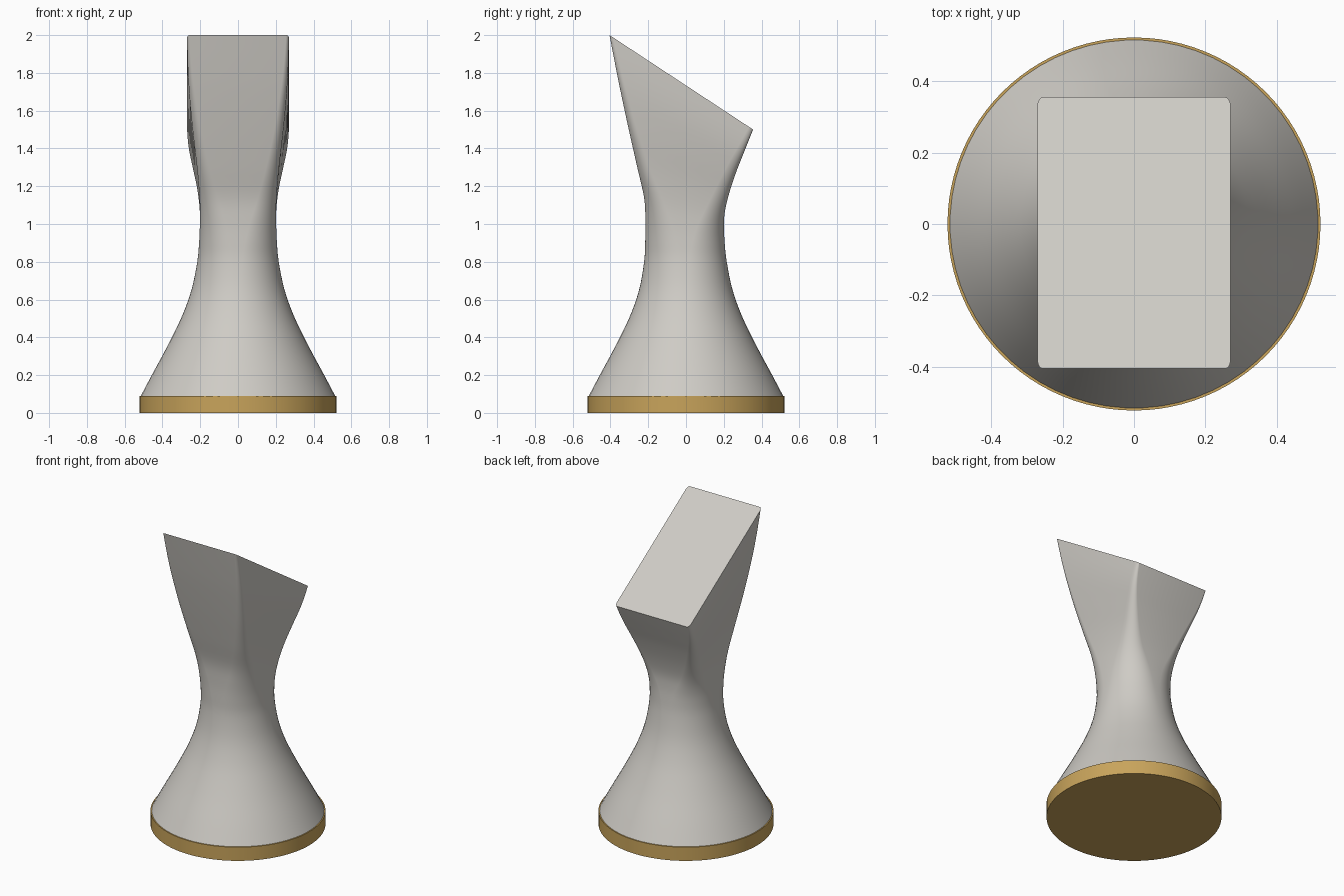
import bpy, bmesh, math

if "Cube" in bpy.data.objects:
    bpy.data.objects.remove(bpy.data.objects["Cube"])


def material(name, rgb):
    m = bpy.data.materials.new(name)
    m.diffuse_color = (*rgb, 1)
    m.use_nodes = True
    m.node_tree.nodes["Principled BSDF"].inputs["Base Color"].default_value = m.diffuse_color
    return m


def finish(bm, name, mat):
    bmesh.ops.recalc_face_normals(bm, faces=bm.faces)
    me = bpy.data.meshes.new(name)
    bm.to_mesh(me)
    bm.free()
    ob = bpy.data.objects.new(name, me)
    bpy.context.collection.objects.link(ob)
    me.materials.append(mat)
    bpy.ops.object.select_all(action='DESELECT')
    bpy.context.view_layer.objects.active = ob
    ob.select_set(True)
    bpy.ops.object.shade_smooth_by_angle(angle=math.radians(35))
    return ob


grey = material("warm light grey", (0.62, 0.60, 0.56))
gold = material("brass", (0.58, 0.37, 0.105))

# base disc
bm = bmesh.new()
bmesh.ops.create_cone(bm, cap_ends=True, segments=96, radius1=0.522, radius2=0.522, depth=0.09)
bmesh.ops.translate(bm, verts=bm.verts, vec=(0, 0, 0.045))
finish(bm, "base_disc", gold)

# body sections: front z, back z, front y, back y, half width, corner roundness (1 = ellipse)
keys = [
    (0.09, 0.09, -0.515, 0.515, 0.515, 1),
    (0.20, 0.20, -0.457, 0.457, 0.457, 1),
    (0.35, 0.35, -0.376, 0.376, 0.376, 1),
    (0.50, 0.50, -0.302, 0.302, 0.302, 1),
    (0.65, 0.65, -0.249, 0.247, 0.247, 0.99),
    (0.80, 0.80, -0.222, 0.216, 0.216, 0.94),
    (0.91, 0.90, -0.216, 0.205, 0.206, 0.85),
    (1.02, 0.98, -0.215, 0.201, 0.202, 0.70),
    (1.14, 1.06, -0.222, 0.205, 0.203, 0.50),
    (1.30, 1.16, -0.258, 0.228, 0.215, 0.32),
    (1.50, 1.27, -0.303, 0.264, 0.238, 0.20),
    (1.70, 1.36, -0.346, 0.299, 0.257, 0.13),
    (1.85, 1.43, -0.376, 0.327, 0.266, 0.09),
    (2.00, 1.50, -0.405, 0.355, 0.270, 0.06),
]


def blend(i, t):
    """Catmull-Rom interpolation between section i and i + 1."""
    last = len(keys) - 1
    quad = [keys[min(max(i + o, 0), last)] for o in (-1, 0, 1, 2)]
    return [0.5 * (2 * b + (c - a) * t + (2 * a - 5 * b + 4 * c - d) * t * t
                   + (3 * b - a - 3 * c + d) * t ** 3) for a, b, c, d in zip(*quad)]


def section(bm, zf, zb, yf, yb, w, k, n=16):
    ring = []
    cy, d = (yf + yb) / 2, (yb - yf) / 2
    for j in range(4 * n):
        a = (j + 0.5) * math.pi / (2 * n)
        c, s = math.cos(a), math.sin(a)
        u = math.copysign(1 - k, c) + k * c
        v = math.copysign(1 - k, s) + k * s
        z = zf + (zb - zf) * (v + 1) / 2
        ring.append(bm.verts.new((w * u, cy + d * v, z)))
    return ring


# flared body, round at the foot and rectangular at the slanted top
bm = bmesh.new()
steps = 4
rings = [section(bm, *blend(i, s / steps)) for i in range(len(keys) - 1) for s in range(steps)]
rings.append(section(bm, *keys[-1]))
for lo, hi in zip(rings, rings[1:]):
    m = len(lo)
    for j in range(m):
        bm.faces.new((lo[j], lo[(j + 1) % m], hi[(j + 1) % m], hi[j]))
bm.faces.new(rings[0])
bm.faces.new(rings[-1])
finish(bm, "flared_body", grey)
